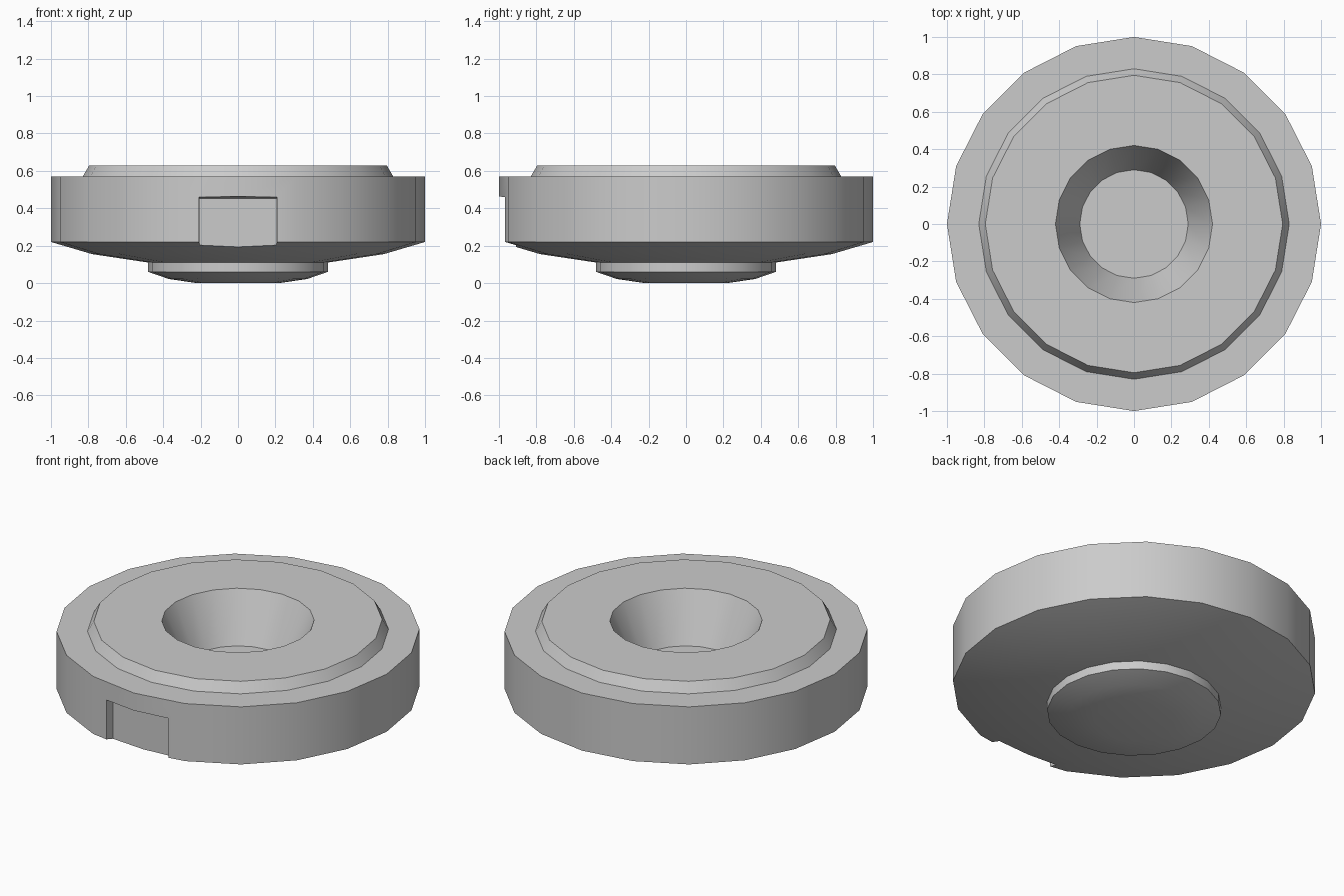
import bpy, bmesh
from math import cos, sin, tau, radians

if "Cube" in bpy.data.objects:
    bpy.data.objects.remove(bpy.data.objects["Cube"])

SIDES = 20


def make_object(name, bm):
    bmesh.ops.recalc_face_normals(bm, faces=bm.faces)
    mesh = bpy.data.meshes.new(name)
    bm.to_mesh(mesh)
    bm.free()
    obj = bpy.data.objects.new(name, mesh)
    bpy.context.collection.objects.link(obj)
    return obj


def loft(name, rings):
    """Skin a list of equal-length closed rings and cap both ends."""
    bm = bmesh.new()
    loops = [[bm.verts.new(p) for p in ring] for ring in rings]
    n = len(loops[0])
    for a, b in zip(loops, loops[1:]):
        for i in range(n):
            j = (i + 1) % n
            bm.faces.new((a[i], a[j], b[j], b[i]))
    bm.faces.new(loops[0])
    bm.faces.new(loops[-1])
    return make_object(name, bm)


def circle(r, z):
    return [(r * cos(tau * i / SIDES), r * sin(tau * i / SIDES), z) for i in range(SIDES)]


def rect(hw, y, z0, z1):
    return [(-hw, y, z0), (hw, y, z0), (hw, y, z1), (-hw, y, z1)]


# Turned body: domed foot, shallow underside, rim, bevelled top, conical well
profile = [(0.22, 0.0), (0.37, 0.022), (0.48, 0.06), (0.48, 0.11),
           (0.78, 0.155), (1.0, 0.22), (1.0, 0.57), (0.83, 0.57),
           (0.795, 0.63), (0.42, 0.63), (0.29, 0.34)]
body = loft("disc_body", [circle(r, z) for r, z in profile])

# Notch in the front of the rim, open at the underside
cutter = loft("notch_cutter", [rect(0.214, -1.05, 0.05, 0.47),
                               rect(0.205, -0.91, 0.05, 0.452)])
cutter.hide_render = True
cutter.hide_set(True)
notch = body.modifiers.new("front_notch", 'BOOLEAN')
notch.operation = 'DIFFERENCE'
notch.solver = 'EXACT'
notch.object = cutter

bpy.context.view_layer.objects.active = body
body.select_set(True)
bpy.ops.object.modifier_apply(modifier=notch.name)
bpy.data.objects.remove(cutter)
bpy.ops.object.shade_smooth_by_angle(angle=radians(30))
